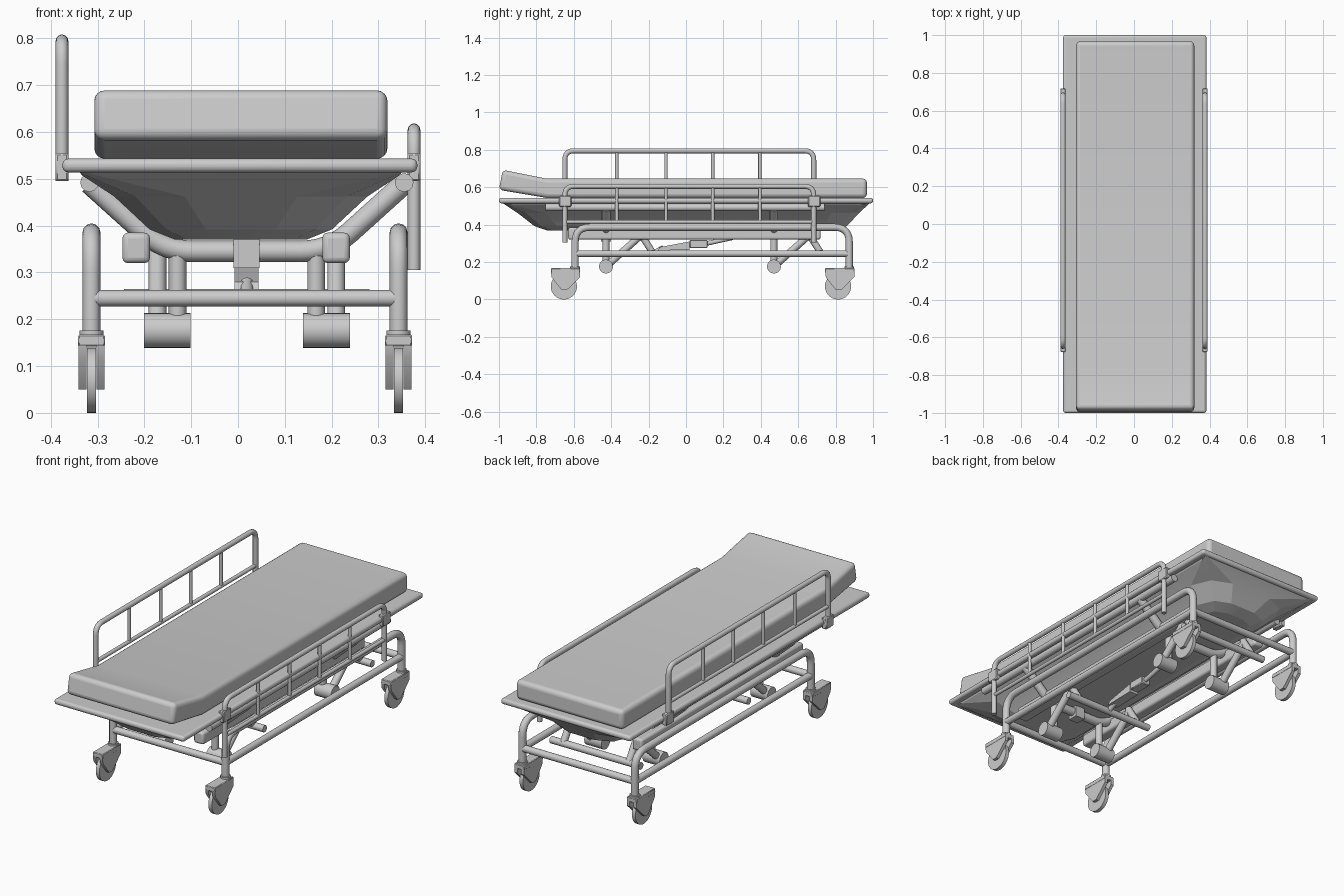
import bpy, bmesh, math
from mathutils import Vector

if "Cube" in bpy.data.objects:
    bpy.data.objects.remove(bpy.data.objects["Cube"])

C = 0.019  # centre line of the undercarriage


def smooth(ob, angle=35):
    bpy.ops.object.select_all(action='DESELECT')
    bpy.context.view_layer.objects.active = ob
    ob.select_set(True)
    bpy.ops.object.shade_smooth_by_angle(angle=math.radians(angle))


def from_bm(name, bm, bevel=0, segs=3, angle=35):
    bmesh.ops.recalc_face_normals(bm, faces=bm.faces)
    me = bpy.data.meshes.new(name)
    bm.to_mesh(me)
    bm.free()
    ob = bpy.data.objects.new(name, me)
    bpy.context.collection.objects.link(ob)
    if bevel:
        m = ob.modifiers.new("bevel", 'BEVEL')
        m.width, m.segments, m.limit_method = bevel, segs, 'ANGLE'
        m.angle_limit = math.radians(40)
    smooth(ob, angle)
    return ob


def box(name, x, y, z, bevel=0, segs=3):
    bm = bmesh.new()
    bmesh.ops.create_cube(bm, size=1)
    for v in bm.verts:
        for i, (a, b) in enumerate((x, y, z)):
            v.co[i] = (a + b) / 2 + v.co[i] * (b - a)
    return from_bm(name, bm, bevel, segs)


def prism(name, prof, x0, x1, bevel=0, segs=3):
    # y-z profile extruded along x
    bm = bmesh.new()
    f = bm.faces.new([bm.verts.new((x0, y, z)) for y, z in prof])
    ext = bmesh.ops.extrude_face_region(bm, geom=[f])['geom']
    for v in ext:
        if isinstance(v, bmesh.types.BMVert):
            v.co.x = x1
    return from_bm(name, bm, bevel, segs)


def cyl_x(name, x0, x1, y, z, r, n=32):
    return prism(name, [(y + r * math.cos(2 * math.pi * i / n), z + r * math.sin(2 * math.pi * i / n))
                        for i in range(n)], x0, x1)


def tube(name, pts, r, fillet=0):
    pts = [Vector(p) for p in pts]
    path = [pts[0]]
    for a, p, b in zip(pts, pts[1:], pts[2:]):
        s, e = p + (a - p).normalized() * fillet, p + (b - p).normalized() * fillet
        for i in range(7):
            t = i / 6
            path.append(s * (1 - t) ** 2 + p * (2 * t * (1 - t)) + e * t * t)
    path.append(pts[-1])
    cu = bpy.data.curves.new(name, 'CURVE')
    cu.dimensions, cu.bevel_depth, cu.bevel_resolution, cu.use_fill_caps = '3D', r, 4, True
    sp = cu.splines.new('POLY')
    sp.points.add(len(path) - 1)
    for q, p in zip(sp.points, path):
        q.co = (*p, 1)
    ob = bpy.data.objects.new(name, cu)
    bpy.context.collection.objects.link(ob)
    bpy.ops.object.select_all(action='DESELECT')
    bpy.context.view_layer.objects.active = ob
    ob.select_set(True)
    bpy.ops.object.convert(target='MESH')
    ob = bpy.context.view_layer.objects.active
    smooth(ob, 40)
    return ob


# mattress with raised head end
prism("mattress", [(-1.0, 0.586), (-0.745, 0.543), (0.967, 0.543), (0.967, 0.646),
                   (-0.745, 0.646), (-0.98, 0.693)], -0.307, 0.319, 0.022, 4)

# deck plate with rounded edge
box("deck", (-0.375, 0.383), (-1, 1), (0.514, 0.543), 0.012, 3)

# faceted tub under the deck: half width, front y, back y, z, corner cut
bm = bmesh.new()
rings = []
for hx, y0, y1, z, c in ((0.345, -0.98, 0.985, 0.516, 0.005), (0.34, -0.97, 0.975, 0.508, 0.03),
                         (0.27, -0.90, 0.925, 0.462, 0.15), (0.195, -0.81, 0.86, 0.392, 0.12),
                         (0.14, -0.745, 0.80, 0.37, 0.09)):
    k = c * 0.3
    corner = ((0, c), (k, k), (c, 0))
    loop = [(-hx + a, y0 + b) for a, b in corner]
    loop += [(hx - a, y0 + b) for a, b in reversed(corner)]
    loop += [(hx - a, y1 - b) for a, b in corner]
    loop += [(-hx + a, y1 - b) for a, b in reversed(corner)]
    rings.append([bm.verts.new((x + 0.006, y, z)) for x, y in loop])
for r0, r1 in zip(rings, rings[1:]):
    for i in range(12):
        j = (i + 1) % 12
        bm.faces.new((r0[i], r0[j], r1[j], r1[i]))
bm.faces.new(rings[0])
bm.faces.new(rings[-1])
from_bm("tub", bm, angle=12)

# lengthwise carrier beams beside the tub
for x0, x1 in ((-0.247, -0.188), (0.18, 0.239)):
    box("carrier_beam", (x0, x1), (-0.63, 0.72), (0.32, 0.385), 0.012)

# side rails: left raised, right lowered
for side, x, dz in (("left", -0.376, 0.19), ("right", 0.376, 0.0)):
    top, low, end = 0.605 + dz, 0.415 + dz, 0.305 + dz
    tube(side + "_rail_hoop", [(x, -0.648, end), (x, -0.648, top), (x, 0.683, top),
                               (x, 0.683, end)], 0.0135, 0.05)
    tube(side + "_rail_bar", [(x, -0.648, low), (x, 0.683, low)], 0.010)
    for y in (-0.37, -0.107, 0.143, 0.395):
        tube(side + "_rail_post", [(x, y, low), (x, y, top)], 0.009)
    for y in (-0.648, 0.683):
        box(side + "_rail_clamp", (x - 0.014, x + 0.014), (y - 0.03, y + 0.035), (0.495, 0.555), 0.004, 1)

# longitudinal tubes under the deck
for s in (-1, 1):
    tube("deck_side_tube", [(C + s * 0.336, -0.75, 0.492), (C + s * 0.336, 0.74, 0.492)], 0.02)

# base side frames, casters
for x in (-0.313, 0.343):
    tube("base_hoop", [(x, -0.593, 0.165), (x, -0.593, 0.386), (x, 0.873, 0.386),
                       (x, 0.873, 0.165)], 0.019, 0.08)
    tube("base_side_bar", [(x, -0.593, 0.245), (x, 0.873, 0.245)], 0.018)
    for y in (-0.593, 0.873):
        w = y - 0.06
        tube("caster_collar", [(x, y, 0.155), (x, y, 0.176)], 0.026)
        box("caster_top", (x - 0.029, x + 0.029), (y - 0.13, y + 0.027), (0.142, 0.167), 0.003, 1)
        for a, b in ((-0.028, -0.011), (0.011, 0.028)):
            prism("caster_fork", [(y - 0.13, 0.15), (y - 0.125, 0.118), (w - 0.012, 0.05),
                                  (w + 0.016, 0.05), (y + 0.027, 0.12), (y + 0.027, 0.15)],
                  x + a, x + b)
        cyl_x("wheel", x - 0.010, x + 0.010, w, 0.07, 0.07)

# base cross bars at both ends
for y in (-0.593, 0.873):
    tube("base_end_bar", [(-0.313, y, 0.245), (0.343, y, 0.245)], 0.018)

# lifting linkage, front and back
for y in (-0.428, 0.47):
    tube("cradle_tube", [(C - 0.336, y, 0.49), (C - 0.175, y, 0.345),
                         (C + 0.175, y, 0.345), (C + 0.336, y, 0.49)], 0.023, 0.06)
    tube("linkage_cross_bar", [(C - 0.262, y + 0.25, 0.247), (C + 0.262, y + 0.25, 0.247)], 0.018)
    for s in (-1, 1):
        cx = C + s * 0.17
        cyl_x("pivot_roller", cx - 0.05, cx + 0.05, y, 0.176, 0.037)
        xa, xb = C + s * 0.148, C + s * 0.191
        tube("upright_arm", [(xa, y, 0.176), (xa, y, 0.345)], 0.019)
        tube("diagonal_arm", [(xb, y, 0.176), (xb, y + 0.19, 0.345)], 0.019)
        tube("link_arm", [(xb, y + 0.18, 0.36), (xb, y + 0.25, 0.25)], 0.018)

# central lift actuator
box("actuator_bracket", (C - 0.029, C + 0.027), (-0.455, -0.40), (0.31, 0.37))
tube("actuator_pin", [(C, -0.19, 0.24), (C, -0.12, 0.277)], 0.014)
prism("actuator_motor", [(-0.15, 0.262), (0.02, 0.265), (0.02, 0.31), (-0.14, 0.28)],
      C - 0.027, C + 0.025)
box("actuator_block", (C - 0.027, C + 0.025), (0.02, 0.115), (0.275, 0.318), 0.004, 1)
tube("actuator_rod", [(C, 0.10, 0.297), (C, 0.25, 0.33)], 0.012)
